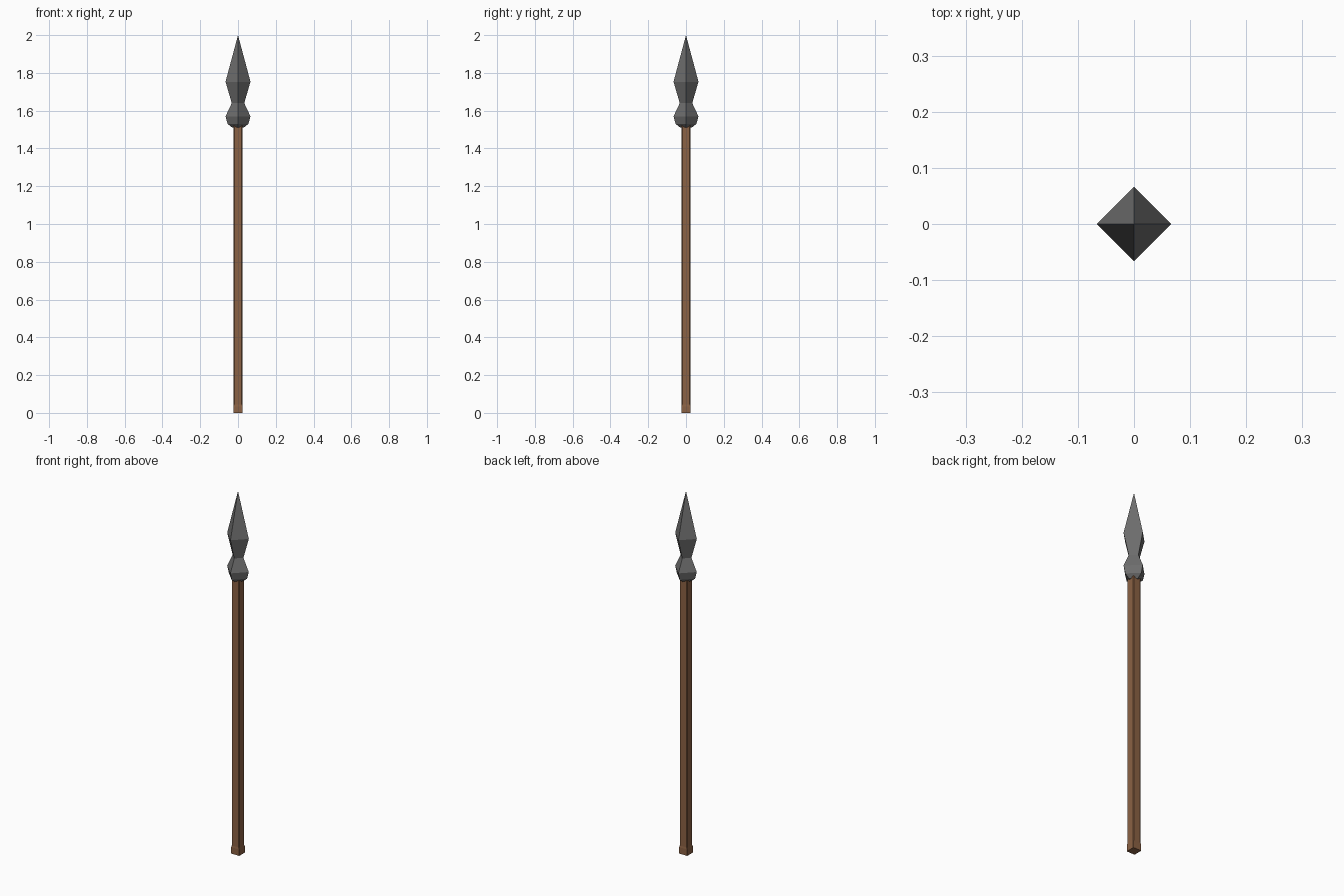
import bpy, bmesh

if "Cube" in bpy.data.objects:
    bpy.data.objects.remove(bpy.data.objects["Cube"])


def material(name, rgb):
    m = bpy.data.materials.new(name)
    m.diffuse_color = (*rgb, 1)
    m.use_nodes = True
    m.node_tree.nodes["Principled BSDF"].inputs["Base Color"].default_value = m.diffuse_color
    return m


def loft(name, rings, mat):
    """Skin a stack of equal-length rings; a one-point ring makes a tip."""
    bm = bmesh.new()
    loops = [[bm.verts.new(p) for p in ring] for ring in rings]
    n = len(loops[0])
    for a, b in zip(loops, loops[1:]):
        for i in range(n):
            j = (i + 1) % n
            if len(b) == 1:
                bm.faces.new((a[i], a[j], b[0]))
            else:
                bm.faces.new((a[i], a[j], b[j], b[i]))
    bm.faces.new(loops[0][::-1])
    if len(loops[-1]) > 1:
        bm.faces.new(loops[-1])
    bmesh.ops.recalc_face_normals(bm, faces=bm.faces)
    me = bpy.data.meshes.new(name)
    bm.to_mesh(me)
    bm.free()
    me.materials.append(mat)
    ob = bpy.data.objects.new(name, me)
    bpy.context.collection.objects.link(ob)
    return ob


def chamfered_square(h, c, z):
    k = h - c
    return [(h, -k, z), (h, k, z), (k, h, z), (-k, h, z),
            (-h, k, z), (-h, -k, z), (-k, -h, z), (k, -h, z)]


def diamond(r, z):
    return [(r, 0, z), (0, r, z), (-r, 0, z), (0, -r, z)]


wood = material("brown wood", (0.26, 0.122, 0.058))
iron = material("dark iron", (0.155, 0.155, 0.155))

# Square shaft with slim chamfers and a slightly wider butt
loft("shaft", [chamfered_square(h, c, z) for h, c, z in
               ((0.025, 0.001, 0), (0.025, 0.001, 0.035),
                (0.0235, 0.004, 0.045), (0.0235, 0.004, 1.56))], wood)

# Four-sided spear head: collar, waist, blade and tip
profile = ((0.03, 1.51), (0.055, 1.53), (0.066, 1.57),
           (0.033, 1.64), (0.066, 1.753))
loft("spear_head", [diamond(r, z) for r, z in profile] + [[(0, 0, 2.0)]], iron)
